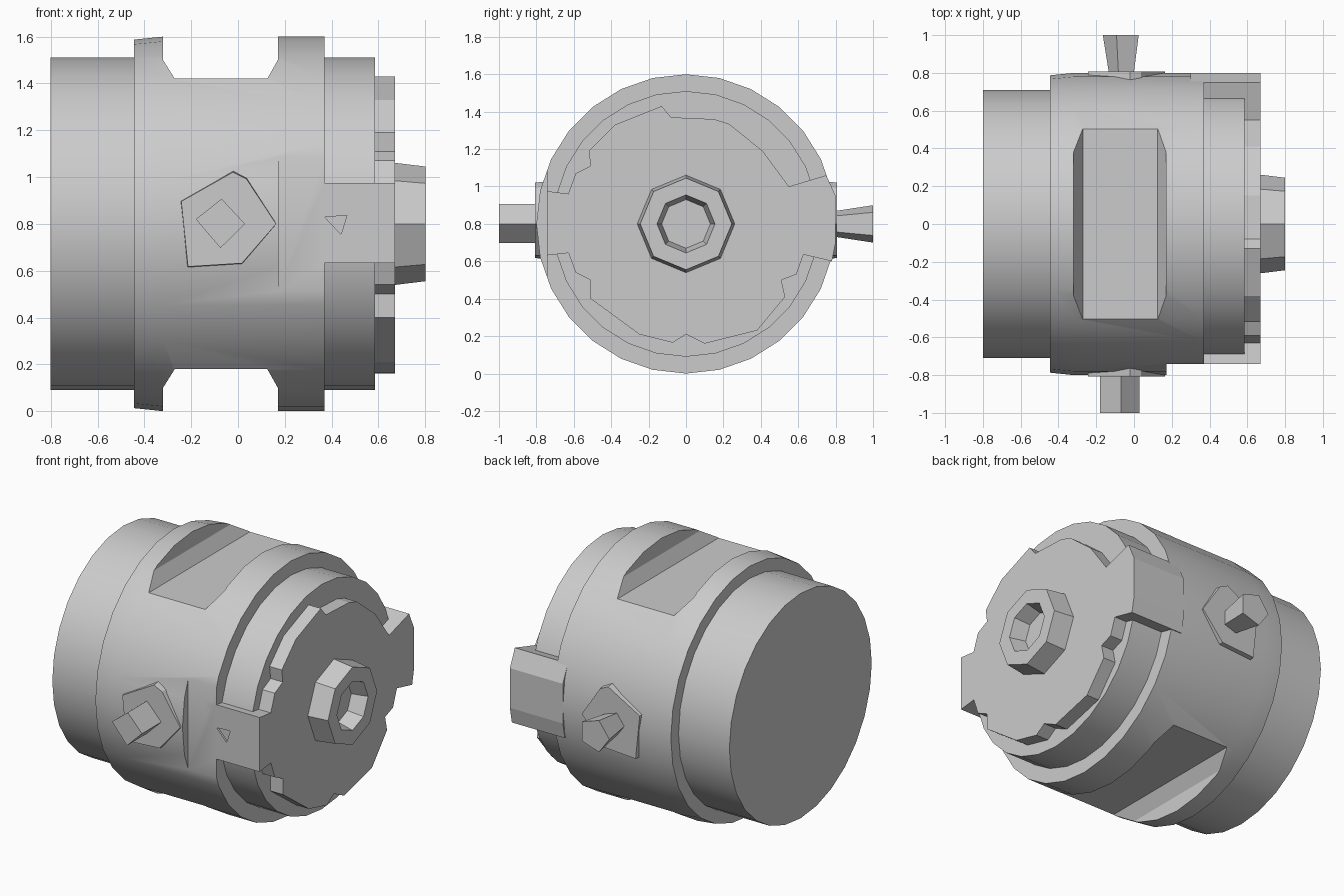
import bpy, bmesh, math
from mathutils import Vector, Matrix

if "Cube" in bpy.data.objects:
    bpy.data.objects.remove(bpy.data.objects["Cube"], do_unlink=True)

grey = bpy.data.materials.new("plain grey")
grey.use_nodes = True
grey.diffuse_color = (0.6, 0.6, 0.6, 1)
grey.node_tree.nodes["Principled BSDF"].inputs["Base Color"].default_value = (0.6, 0.6, 0.6, 1)

MID = 0.8  # height of the drum axis


def finish(name, bm):
    bmesh.ops.recalc_face_normals(bm, faces=bm.faces)
    mesh = bpy.data.meshes.new(name)
    bm.to_mesh(mesh)
    bm.free()
    mesh.materials.append(grey)
    obj = bpy.data.objects.new(name, mesh)
    bpy.context.collection.objects.link(obj)
    return obj


def prism(name, start, end):
    """Solid between two matching outlines."""
    bm = bmesh.new()
    a = [bm.verts.new(p) for p in start]
    b = [bm.verts.new(p) for p in end]
    bm.faces.new(a)
    bm.faces.new(b)
    for i in range(len(a)):
        j = (i + 1) % len(a)
        bm.faces.new((a[i], a[j], b[j], b[i]))
    return finish(name, bm)


def along_x(name, outline, x0, x1):
    return prism(name, [(x0, y, z) for y, z in outline], [(x1, y, z) for y, z in outline])


def along_y(name, outline, y0, y1):
    return prism(name, [(x, y0, z) for x, z in outline], [(x, y1, z) for x, z in outline])


def lathe_x(name, profile, sides, turn=0.0):
    """Spin (x, radius) points about the drum axis."""
    bm = bmesh.new()
    verts = [bm.verts.new((x, 0, MID + r)) for x, r in profile]
    edges = [bm.edges.new(pair) for pair in zip(verts, verts[1:])]
    bmesh.ops.spin(bm, geom=verts + edges, cent=(0, 0, MID), axis=(1, 0, 0),
                   angle=2 * math.pi, steps=sides, use_merge=True)
    bmesh.ops.remove_doubles(bm, verts=bm.verts, dist=0.0005)
    bmesh.ops.rotate(bm, verts=bm.verts, cent=(0, 0, MID), matrix=Matrix.Rotation(turn, 3, 'X'))
    return finish(name, bm)


def activate(obj):
    bpy.ops.object.select_all(action='DESELECT')
    obj.select_set(True)
    bpy.context.view_layer.objects.active = obj


def cut(obj, cutter):
    mod = obj.modifiers.new("cut", 'BOOLEAN')
    mod.operation = 'DIFFERENCE'
    mod.solver = 'EXACT'
    mod.object = cutter
    activate(obj)
    bpy.ops.object.modifier_apply(modifier=mod.name)
    bpy.data.objects.remove(cutter, do_unlink=True)


# Stepped drum: rear barrel, wide body band, front barrel
drum = lathe_x("drum_body", [(-0.8, 0), (-0.8, 0.71), (-0.445, 0.71), (-0.445, 0.787),
                             (-0.32, 0.8), (0.37, 0.8), (0.37, 0.71), (0.585, 0.71), (0.585, 0)], 28)

# Flat-floored recesses at top and bottom
recess = [(-0.32, 0.9), (-0.32, 0.7), (-0.27, 0.62), (0.125, 0.62), (0.17, 0.7), (0.17, 0.9)]
for s in (1, -1):
    cut(drum, along_y("recess_cutter", [(x, MID + s * h) for x, h in recess], -1, 1))

# Flat on the front flank, ahead of the pin
cut(drum, along_y("flat_cutter", [(0.172, 0.3), (0.5, 0.3), (0.5, 1.3), (0.172, 1.3)], -0.9, -0.742))
activate(drum)
bpy.ops.object.shade_smooth_by_angle(angle=math.radians(28))

# Notched end plate
plate = [(-0.13, 1.43), (-0.08, 1.37), (0.15, 1.36), (0.23, 1.335), (0.41, 1.19), (0.55, 1.0),
         (0.62, 0.9), (0.63, 0.64), (0.59, 0.53), (0.51, 0.5), (0.53, 0.41), (0.38, 0.23),
         (0.1, 0.16), (0, 0.21), (-0.07, 0.165), (-0.25, 0.21), (-0.51, 0.4), (-0.51, 0.5),
         (-0.59, 0.54), (-0.63, 0.65), (-0.63, 0.96), (-0.59, 1.07), (-0.51, 1.11),
         (-0.52, 1.19), (-0.38, 1.33)]
along_x("end_plate", plate, 0.57, 0.67)

# Side tabs running forward from the body
right_tab = along_x("right_tab", [(-0.742, 0.632), (-0.742, 0.975), (-0.58, 0.955), (-0.58, 0.65)], 0.3, 0.67)
cut(right_tab, along_y("pit_cutter", [(0.37, 0.83), (0.465, 0.835), (0.44, 0.755)], -0.8, -0.73))
along_x("left_tab", [(0.55, 1.0), (0.75, 1.06), (0.8, 0.95), (0.8, 0.7), (0.78, 0.6), (0.55, 0.655)], 0.3, 0.67)

# Hollow hub on the end plate
lathe_x("hub", [(0.66, 0), (0.66, 0.262), (0.8, 0.245), (0.8, 0.155), (0.7, 0.13), (0.7, 0)], 8)

# Flank pads and pins
pad = [(-0.25, 0.9), (-0.02, 1.03), (0.04, 1.0), (0.172, 0.8), (0.02, 0.625), (-0.22, 0.61)]
centre = Vector((-0.06, MID))
for side, s in (("right", -1), ("left", 1)):
    inner = [(x, s * 0.72, z) for x, z in pad]
    outer = []
    for p in pad:
        q = centre.lerp(Vector(p), 0.96)
        outer.append((q.x, s * 0.808, q.y))
    prism(side + "_pad", inner, outer)

pin = [(-0.18, 0.82), (-0.07, 0.907), (0.03, 0.8), (-0.075, 0.697)]
along_y("right_pin", pin, -0.75, -1.0)

# Left pin flares outward with five sides
rings = []
for y, r in ((0.75, 0.065), (1.0, 0.105)):
    ring = []
    for i in range(5):
        a = math.pi + i * math.tau / 5
        ring.append((-0.06 + r * math.cos(a), y, MID + r * math.sin(a)))
    rings.append(ring)
prism("left_pin", rings[0], rings[1])
